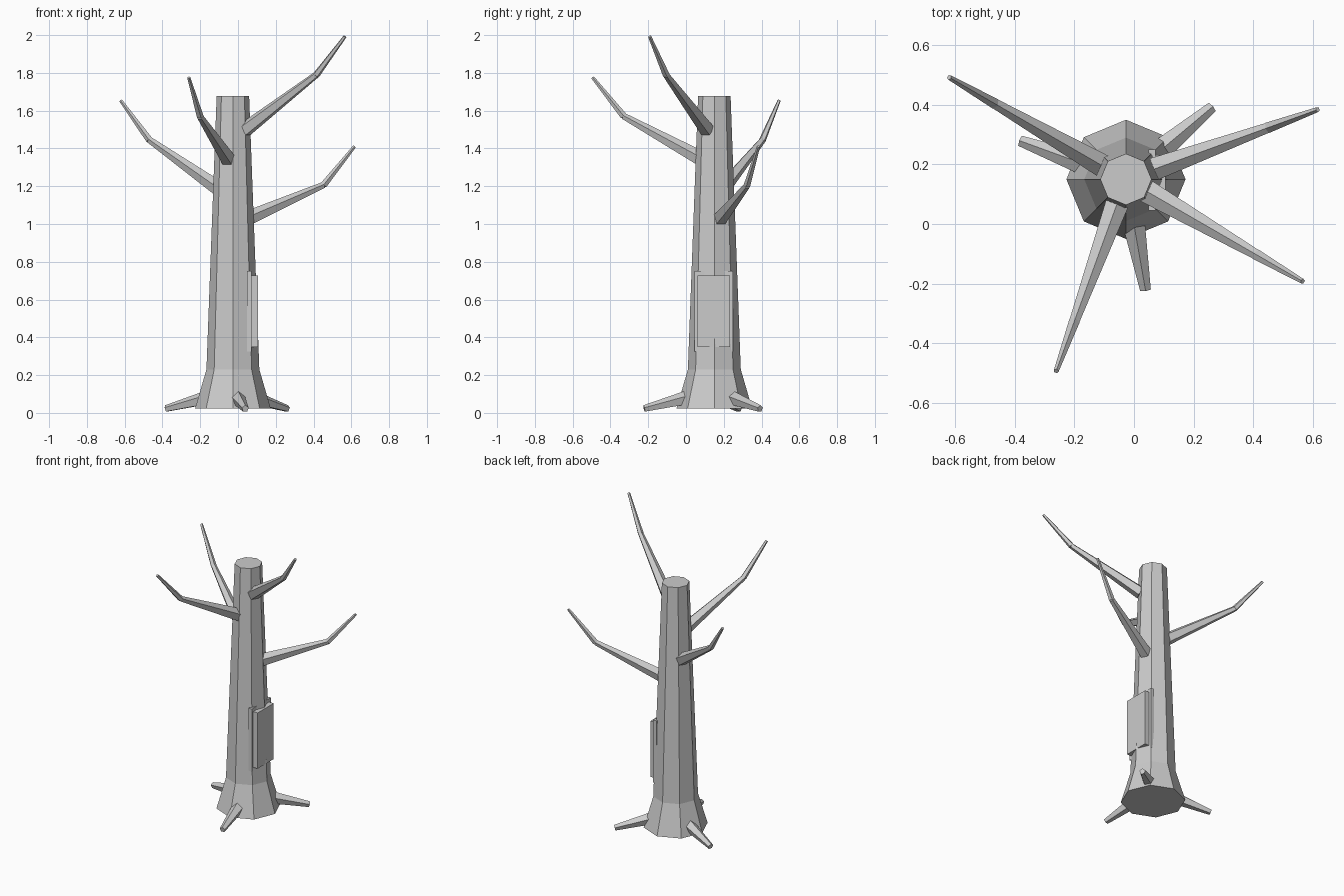
import bpy, bmesh
from math import sin, cos, pi, radians
from mathutils import Vector

if "Cube" in bpy.data.objects:
    bpy.data.objects.remove(bpy.data.objects["Cube"])

wood = bpy.data.materials.new("pale_grey_wood")
wood.diffuse_color = (0.6, 0.6, 0.6, 1)
wood.use_nodes = True
wood.node_tree.nodes["Principled BSDF"].inputs["Base Color"].default_value = wood.diffuse_color
CX, CY = -0.027, 0.15          # trunk axis


def finish(name, bm):
    bmesh.ops.recalc_face_normals(bm, faces=bm.faces)
    me = bpy.data.meshes.new(name)
    bm.to_mesh(me)
    bm.free()
    me.materials.append(wood)
    ob = bpy.data.objects.new(name, me)
    bpy.context.collection.objects.link(ob)


def limb(bm, a, b, r1, r2, n=5):
    """Tapered n-sided prism from a to b, one ridge facing up."""
    axis = (b - a).normalized()
    side = axis.cross(Vector((0, 0, 1))).normalized()
    up = side.cross(axis)
    rings = []
    for p, r in ((a, r1), (b, r2)):
        rings.append([bm.verts.new(p + (up * cos(2 * pi * i / n) + side * sin(2 * pi * i / n)) * r)
                      for i in range(n)])
    for i in range(n):
        j = (i + 1) % n
        bm.faces.new((rings[0][i], rings[0][j], rings[1][j], rings[1][i]))
    bm.faces.new(rings[0])
    bm.faces.new(rings[1])


def around(angle, dist, z):
    t = radians(angle)
    return Vector((CX + dist * cos(t), CY + dist * sin(t), z))


# Trunk: eight-sided with a flared foot
bm = bmesh.new()
rings = [[bm.verts.new(around(45 * i, r, z)) for i in range(8)]
         for r, z in ((0.2, 0.024), (0.14, 0.23), (0.086, 1.677))]
for lo, hi in zip(rings, rings[1:]):
    for i in range(8):
        j = (i + 1) % 8
        bm.faces.new((lo[i], lo[j], hi[j], hi[i]))
bm.faces.new(rings[0])
bm.faces.new(rings[-1])
finish("trunk", bm)

# Branches: angle, start height, elbow height, tip height
for k, (ang, z0, z1, z2) in enumerate(((20, 1.025, 1.205, 1.41), (150, 1.18, 1.445, 1.653),
                                       (250, 1.345, 1.57, 1.775), (-30, 1.5, 1.79, 1.993))):
    bm = bmesh.new()
    elbow = around(ang, 0.51, z1)
    limb(bm, around(ang, 0.075, z0), elbow, 0.042, 0.018)
    limb(bm, elbow, around(ang, 0.685, z2), 0.019, 0.009)
    finish(f"branch_{k + 1}", bm)

# Roots
for k, ang in enumerate((40, 160, 280)):
    bm = bmesh.new()
    limb(bm, around(ang, 0.12, 0.085), around(ang, 0.377, 0.022), 0.042, 0.019)
    finish(f"root_{k + 1}", bm)

# Door panel and its frame on the right side of the trunk
for name, lo, hi in (("door_frame", (0.048, 0.045, 0.325), (0.072, 0.25, 0.75)),
                     ("door_panel", (0.062, 0.06, 0.348), (0.106, 0.232, 0.727))):
    bm = bmesh.new()
    bmesh.ops.create_cube(bm, size=1)
    lo, hi = Vector(lo), Vector(hi)
    for v in bm.verts:
        v.co = (lo + hi) / 2 + v.co * (hi - lo)
    finish(name, bm)
